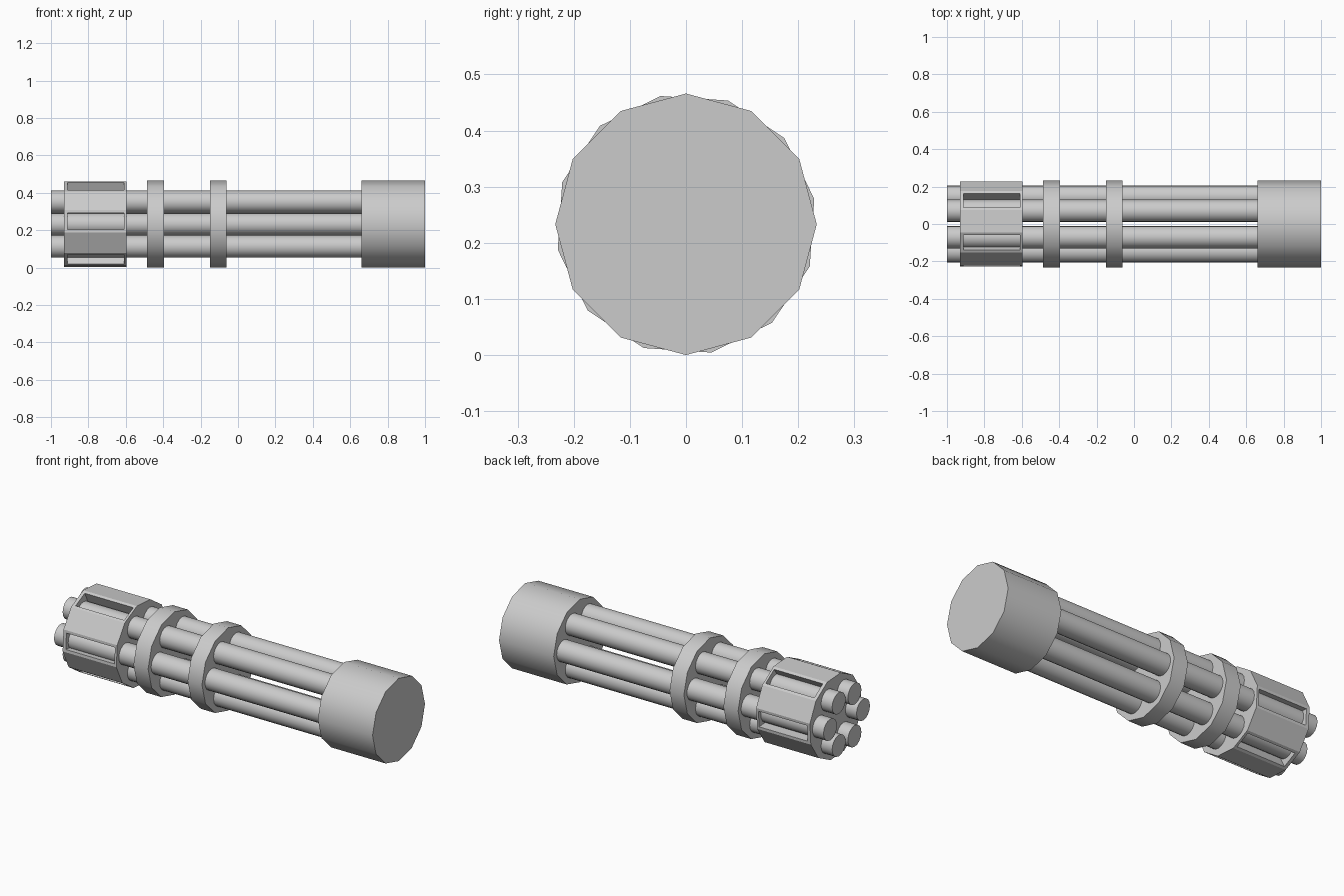
import bpy, math
from mathutils import Matrix, Vector

old = bpy.data.objects.get("Cube")
if old:
    bpy.data.objects.remove(old, do_unlink=True)

R = 0.233       # outer radius, also the height of the axis
AXIS = R

steel = bpy.data.materials.new("grey_steel")
steel.use_nodes = True
GREY = (0.6, 0.6, 0.6, 1)
steel.diffuse_color = GREY
steel.node_tree.nodes["Principled BSDF"].inputs["Base Color"].default_value = GREY


def rod(name, x0, x1, radius, y=0, z=0, turn=0, sides=12, smooth=True):
    """Cylinder along x, with its first corner turned from +y towards +z."""
    bpy.ops.mesh.primitive_cylinder_add(vertices=sides, radius=radius, depth=x1 - x0)
    ob = bpy.context.object
    ob.name = name
    ob.data.transform(Matrix.Rotation(math.radians(turn), 4, "X")
                      @ Matrix.Rotation(math.pi / 2, 4, "Y"))
    ob.location = ((x0 + x1) / 2, y, AXIS + z)
    ob.data.materials.append(steel)
    if smooth:
        bpy.ops.object.shade_smooth_by_angle(angle=math.radians(40))
    return ob


# Rear drum and the two clamp discs
rod("rear_drum", 0.66, 1.0, R)
rod("front_clamp", -0.487, -0.396, R)
rod("rear_clamp", -0.15, -0.061, R)

# Six barrels
spots = [(s * 0.1465, 0) for s in (-1, 1)]
spots += [(s * 0.07, t * 0.119) for s in (-1, 1) for t in (-1, 1)]
for i, (y, z) in enumerate(spots):
    rod(f"barrel_{i + 1}", -1.0, 0.68, 0.06, y, z, sides=16)

# Muzzle housing, flat sided, with a slot in every other side
TURN = 11.2
housing = rod("muzzle_housing", -0.931, -0.597, R, turn=TURN, smooth=False)
cutters = []
for k in range(6):
    a = math.radians(TURN + 45 + 60 * k)
    bpy.ops.mesh.primitive_cube_add(size=1)
    cut = bpy.context.object
    cut.name = f"slot_cutter_{k + 1}"
    cut.data.transform(Matrix.Diagonal((0.302, 0.14, 0.09, 1)))
    cut.rotation_euler.x = a
    out = Vector((0, math.cos(a), math.sin(a))) * 0.23
    cut.location = Vector((-0.761, 0, AXIS)) + out
    cutters.append(cut)

for cut in cutters:
    mod = housing.modifiers.new(cut.name, "BOOLEAN")
    mod.operation = "DIFFERENCE"
    mod.solver = "EXACT"
    mod.object = cut
bpy.context.view_layer.objects.active = housing
for cut in cutters:
    bpy.ops.object.modifier_apply(modifier=cut.name)
for cut in cutters:
    bpy.data.objects.remove(cut, do_unlink=True)
